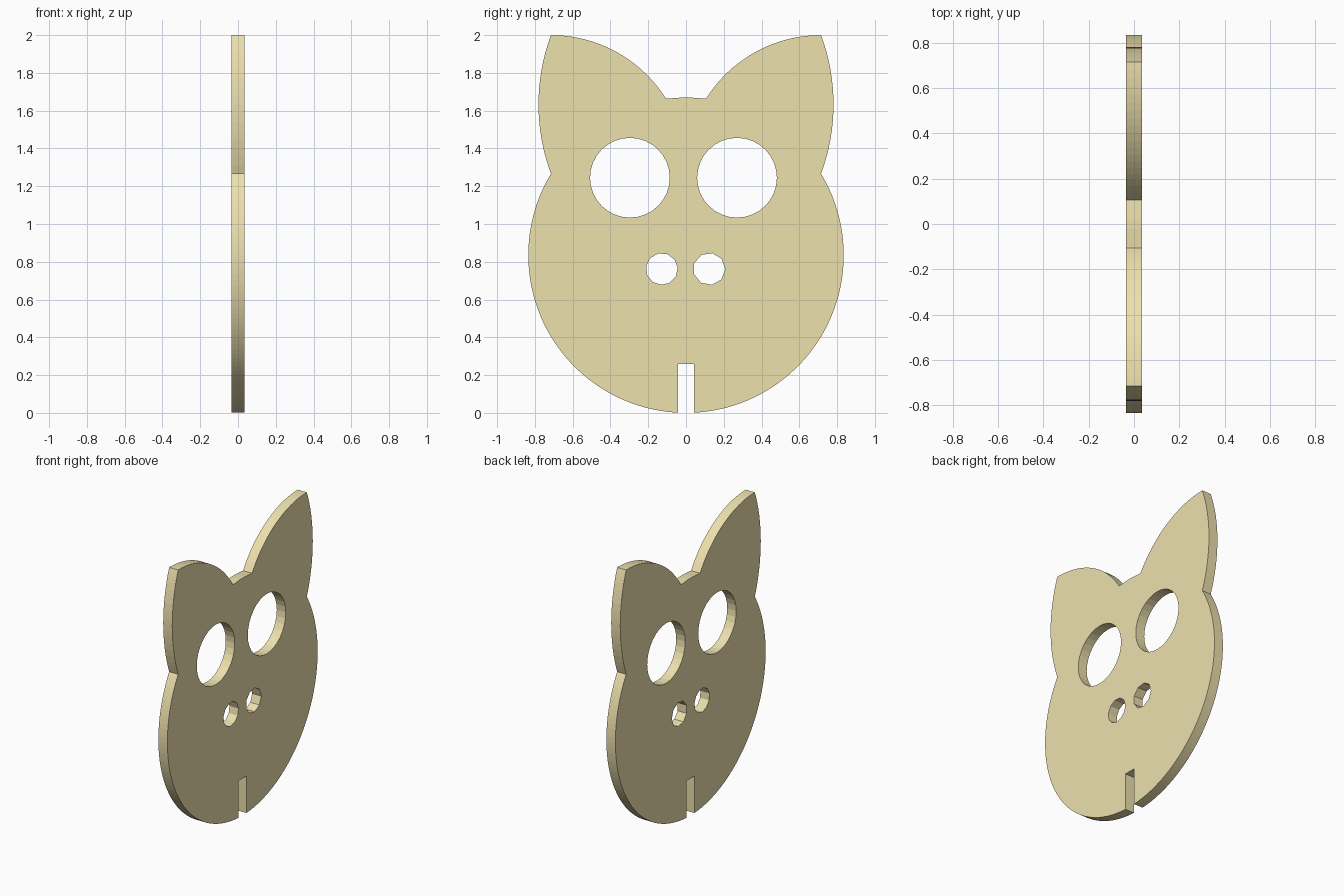
import bpy, bmesh
from math import pi, sin, cos, acos, atan2, radians, sqrt

if "Cube" in bpy.data.objects:
    bpy.data.objects.remove(bpy.data.objects["Cube"])

R = 0.835            # head radius, centred at (0, R) in the y-z plane
HALF = 0.035         # half the plate thickness


def arc(cx, cz, r, a0, a1, n):
    return [(cx + r * cos(a0 + (a1 - a0) * i / n), cz + r * sin(a0 + (a1 - a0) * i / n))
            for i in range(n + 1)]


def ring(cx, cz, r, n, turn=0.0):
    return arc(cx, cz, r, turn, turn + 2 * pi, n)[:-1]


def angle(y, z, cy=0.0, cz=R):
    return atan2(z - cz, y - cy)


# Right half of the outline, from the slot up to the top of the head
slot, slot_top = 0.043, 0.26
ear_low, ear_tip = (0.715, 1.266), (0.715, 2.0)
half = [(slot, slot_top)]
half += arc(0, R, R, -acos(slot / R), angle(*ear_low), 56)

# Outer ear edge: shallow arc with a known bulge
chord, bulge = (ear_tip[1] - ear_low[1]) / 2, 0.066
r_out = (chord ** 2 + bulge ** 2) / (2 * bulge)
c_out = (ear_low[0] + bulge - r_out, (ear_tip[1] + ear_low[1]) / 2)
half += arc(*c_out, r_out, angle(*ear_low, *c_out), angle(*ear_tip, *c_out), 16)[1:]

# Inner ear edge: arc that is level at the tip and meets the head
root = (0.106, R + sqrt(R * R - 0.106 ** 2))
dy, dz = ear_tip[0] - root[0], ear_tip[1] - root[1]
r_in = (dy * dy + dz * dz) / (2 * dz)
c_in = (ear_tip[0], ear_tip[1] - r_in)
half += arc(*c_in, r_in, pi / 2, angle(*root, *c_in), 20)[1:]
half.append((0.02, R + sqrt(R * R - 0.0004)))

outline = half + [(-y, z) for y, z in reversed(half)]

# Eye and nostril holes
loops = [outline,
         ring(-0.297, 1.245, 0.211, 32),
         ring(0.270, 1.245, 0.211, 32),
         ring(-0.128, 0.762, 0.084, 11, radians(5)),
         ring(0.123, 0.762, 0.085, 9, radians(-81))]

# Filled flat curve, extruded to the plate thickness
curve = bpy.data.curves.new("plate_profile", 'CURVE')
curve.dimensions = '2D'
curve.fill_mode = 'BOTH'
curve.extrude = HALF
for pts in loops:
    s = curve.splines.new('POLY')
    s.points.add(len(pts) - 1)
    for p, (y, z) in zip(s.points, pts):
        p.co = (y, z, 0, 1)
    s.use_cyclic_u = True
helper = bpy.data.objects.new("plate_profile", curve)
bpy.context.collection.objects.link(helper)
bpy.context.view_layer.update()
mesh = bpy.data.meshes.new_from_object(
    helper.evaluated_get(bpy.context.evaluated_depsgraph_get()))
bpy.data.objects.remove(helper)

# Clean the mesh and stand it upright in the y-z plane
bm = bmesh.new()
bm.from_mesh(mesh)
for v in bm.verts:
    v.co = (v.co.z, v.co.x, v.co.y)
bmesh.ops.remove_doubles(bm, verts=bm.verts, dist=1e-5)
bmesh.ops.recalc_face_normals(bm, faces=bm.faces)
for f in bm.faces:
    f.smooth = False
bm.to_mesh(mesh)
bm.free()

plate = bpy.data.objects.new("cat_face_plate", mesh)
bpy.context.collection.objects.link(plate)
mat = bpy.data.materials.new("pale_wood")
mat.diffuse_color = (0.85, 0.75, 0.42, 1)
mat.use_nodes = True
mat.node_tree.nodes["Principled BSDF"].inputs["Base Color"].default_value = mat.diffuse_color
mesh.materials.clear()
mesh.materials.append(mat)
